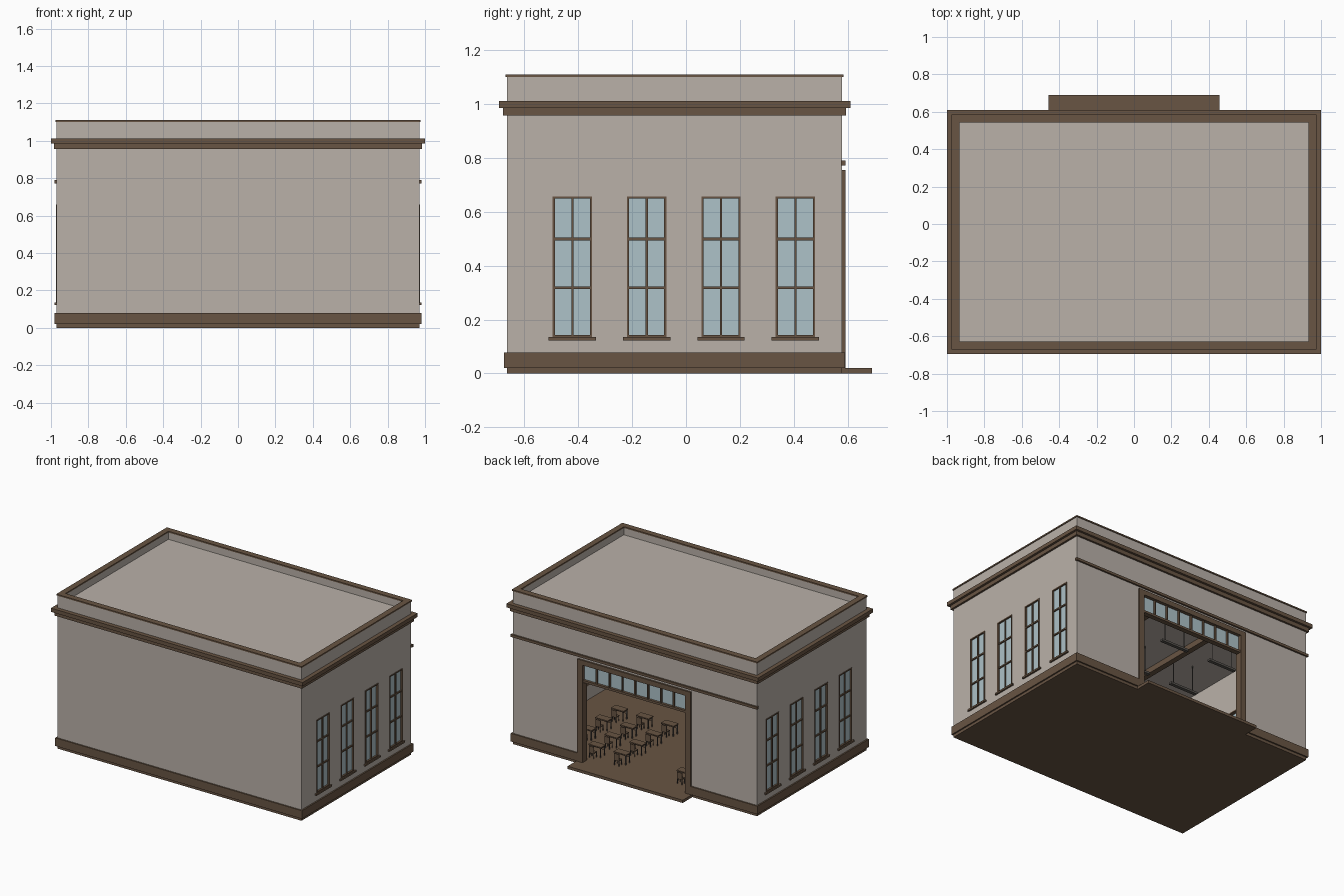
import bpy, bmesh
from mathutils import Vector

if "Cube" in bpy.data.objects:
    bpy.data.objects.remove(bpy.data.objects["Cube"], do_unlink=True)


def material(name, rgb):
    m = bpy.data.materials.new(name)
    m.use_nodes = True
    m.diffuse_color = (*rgb, 1)
    m.node_tree.nodes["Principled BSDF"].inputs["Base Color"].default_value = (*rgb, 1)
    return m


STONE = material("warm_grey_plaster", (0.49, 0.44, 0.395))
WOOD = material("brown_trim", (0.14, 0.09, 0.056))
GLASS = material("pale_blue_glass", (0.42, 0.54, 0.58))
METAL = material("dark_grey_metal", (0.10, 0.09, 0.08))


def boxes(name, mat, spans):
    """One object from boxes given as (x0, x1, y0, y1, z0, z1)."""
    bm = bmesh.new()
    for x0, x1, y0, y1, z0, z1 in spans:
        lo, hi = Vector((x0, y0, z0)), Vector((x1, y1, z1))
        for v in bmesh.ops.create_cube(bm, size=1)["verts"]:
            v.co = (lo + hi) / 2 + v.co * (hi - lo)
    me = bpy.data.meshes.new(name)
    bm.to_mesh(me)
    bm.free()
    me.materials.append(mat)
    ob = bpy.data.objects.new(name, me)
    bpy.context.scene.collection.objects.link(ob)
    return ob


def band(out, inn, z0, z1, gap=0):
    """Boxes of a band round the walls; gap leaves a half-width open at the back."""
    xo, xi = X + out, X - inn
    f0, f1, b0, b1 = FRONT - out, FRONT + inn, BACK - inn, BACK + out
    parts = [(-xo, xo, f0, f1, z0, z1),
             (-xo, -xi, f1, b0, z0, z1), (xi, xo, f1, b0, z0, z1)]
    if gap:
        return parts + [(-xo, -gap, b0, b1, z0, z1), (gap, xo, b0, b1, z0, z1)]
    return parts + [(-xo, xo, b0, b1, z0, z1)]


X, FRONT, BACK, WALL = 0.97, -0.665, 0.58, 0.035
FLOOR, CEILING, ROOF, TOP = 0.02, 0.95, 1.05, 1.11
DOOR, DOOR_TOP, JAMB = 0.45, 0.755, 0.042
WINDOWS = [-0.422, -0.146, 0.13, 0.406]
HALF, SILL, HEAD = 0.073, 0.135, 0.658

# Wall shell with a room, window openings and the wide back doorway
walls = boxes("walls", STONE, [(-X, X, FRONT, BACK, FLOOR, TOP - 0.008)])
cut_sets = {
    "room_cutter": [(-X + WALL, X - WALL, FRONT + WALL, BACK - WALL, FLOOR - 0.1, CEILING),
                    (-X + WALL, X - WALL, FRONT + WALL, BACK - WALL, ROOF, TOP + 0.1)],
    "door_cutter": [(-DOOR + 0.01, DOOR - 0.01, BACK - 0.1, BACK + 0.1, FLOOR - 0.1, DOOR_TOP - 0.01)],
    "window_cutter": [(s * X - 0.1, s * X + 0.1, y - HALF + 0.005, y + HALF - 0.005, SILL, HEAD - 0.005)
                      for s in (-1, 1) for y in WINDOWS],
}
for name, spans in cut_sets.items():
    cutter = boxes(name, STONE, spans)
    cutter.hide_render = True
    cutter.hide_viewport = True
    cutter.display_type = 'WIRE'
    mod = walls.modifiers.new(name, 'BOOLEAN')
    mod.operation, mod.solver, mod.object = 'DIFFERENCE', 'EXACT', cutter

# Floor slab and entrance step
boxes("floor", WOOD, [(-X, X, FRONT, BACK, 0, FLOOR)])
boxes("entrance_step", WOOD, [(-0.457, 0.457, BACK, 0.69, 0, FLOOR)])

# Trim bands
boxes("plinth", WOOD, band(0.01, 0.005, FLOOR, 0.078, DOOR))
boxes("lower_cornice", WOOD, band(0.014, 0.005, 0.957, 0.985))
boxes("upper_cornice", WOOD, band(0.03, 0.005, 0.985, 1.012))
boxes("parapet_cap", WOOD, band(0.005, WALL + 0.003, TOP - 0.01, TOP))
boxes("string_course", WOOD, [(-0.98, 0.98, BACK - 0.005, BACK + 0.012, 0.772, 0.79)])

# Side windows: frame, glazing bars, sill and pane
frames, sills, panes = [], [], []
for s in (-1, 1):
    def across(a, b):
        return tuple(sorted((s * (X + a), s * (X + b))))
    for y in WINDOWS:
        deep, thin = across(-WALL - 0.003, 0.004), across(-0.022, 0.001)
        frames += [(*deep, y - HALF, y - HALF + 0.008, SILL, HEAD),
                   (*deep, y + HALF - 0.008, y + HALF, SILL, HEAD),
                   (*deep, y - HALF, y + HALF, HEAD - 0.008, HEAD),
                   (*deep, y - HALF, y + HALF, SILL, SILL + 0.008),
                   (*thin, y - 0.004, y + 0.004, SILL, HEAD)]
        frames += [(*thin, y - HALF, y + HALF, z - 0.005, z + 0.005) for z in (0.318, 0.499)]
        sills.append((*across(-WALL - 0.003, 0.012), y - 0.088, y + 0.088, SILL - 0.012, SILL))
        panes.append((*across(-0.014, -0.008), y - HALF, y + HALF, SILL, HEAD))
boxes("window_frames", WOOD, frames)
boxes("window_sills", WOOD, sills)
boxes("window_panes", GLASS, panes)

# Doorway frame with a transom of eight lights
y0, y1 = BACK - WALL - 0.005, BACK + 0.012
inner = DOOR - JAMB
glass0, glass1 = 0.61, DOOR_TOP - 0.035
boxes("doorway_frame", WOOD,
      [(-DOOR, -inner, y0, y1, FLOOR, DOOR_TOP), (inner, DOOR, y0, y1, FLOOR, DOOR_TOP),
       (-inner, inner, y0, y1, glass1, DOOR_TOP),
       (-inner, inner, y0 + 0.01, y1 - 0.006, glass0 - 0.016, glass0)])
step = 2 * inner / 8
boxes("transom_bars", WOOD,
      [(x - 0.005, x + 0.005, BACK - 0.03, BACK + 0.002, glass0, glass1)
       for x in (-inner + i * step for i in range(1, 8))])
boxes("transom_glass", GLASS, [(-inner, inner, BACK - 0.018, BACK - 0.012, glass0, glass1)])

# Ceiling beams and hanging lamps
boxes("ceiling_beams", WOOD,
      [(x - 0.02, x + 0.02, FRONT + WALL, BACK - WALL, CEILING - 0.04, CEILING) for x in (-0.5, 0, 0.5)])
lamps, rods = [], []
for x in (-0.6, -0.2, 0.2, 0.6):
    for y in (-0.22, 0.17):
        lamps.append((x - 0.11, x + 0.11, y - 0.012, y + 0.012, 0.745, 0.76))
        rods += [(x + d - 0.002, x + d + 0.002, y - 0.002, y + 0.002, 0.76, CEILING) for d in (-0.08, 0.08)]
boxes("hanging_lamps", METAL, lamps)
boxes("lamp_rods", METAL, rods)

# Rows of desks with chairs
desks, legs, seats = [], [], []
for x in (-0.7, -0.5, -0.3, 0.2, 0.4, 0.6):
    for y in (-0.1, 0.08, 0.26, 0.44):
        desks += [(x - 0.05, x + 0.05, y - 0.03, y + 0.025, 0.088, 0.096),
                  (x - 0.045, x + 0.045, y - 0.027, y - 0.022, 0.06, 0.088)]
        legs += [(x + a - 0.003, x + a + 0.003, y + b - 0.003, y + b + 0.003, FLOOR, 0.088)
                 for a in (-0.043, 0.043) for b in (-0.024, 0.02)]
        c = y + 0.045
        seats += [(x - 0.02, x + 0.02, c - 0.018, c + 0.018, 0.056, 0.062),
                  (x - 0.02, x + 0.02, c + 0.014, c + 0.018, 0.062, 0.105)]
        legs += [(x + a - 0.002, x + a + 0.002, c + b - 0.002, c + b + 0.002, FLOOR, 0.056)
                 for a in (-0.017, 0.017) for b in (-0.015, 0.015)]
boxes("desk_tops", WOOD, desks)
boxes("furniture_legs", METAL, legs)
boxes("chairs", WOOD, seats)
